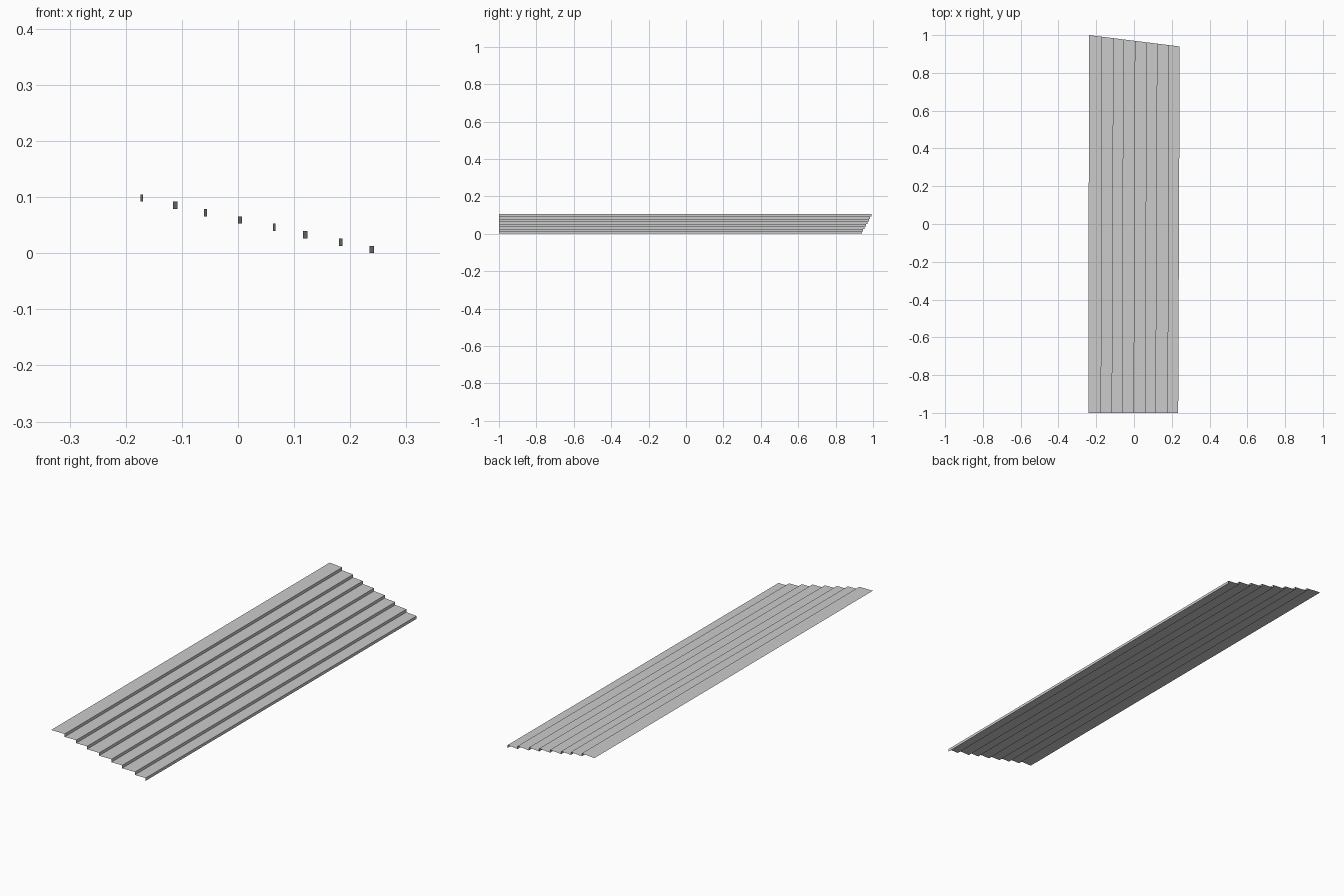
import bpy
import bmesh

cube = bpy.data.objects.get("Cube")
if cube:
    bpy.data.objects.remove(cube, do_unlink=True)

# Plain grey finish
grey = bpy.data.materials.new("plain_grey")
grey.use_nodes = True
colour = (0.6, 0.6, 0.6, 1)
grey.diffuse_color = colour
grey.node_tree.nodes["Principled BSDF"].inputs["Base Color"].default_value = colour

# Step edges: x at the front end and x at the back end
EDGES = [(-0.242, -0.238), (-0.174, -0.169), (-0.116, -0.108), (-0.061, -0.055),
         (0.0, 0.007), (0.062, 0.067), (0.116, 0.124), (0.18, 0.186), (0.234, 0.242)]
TOP = 0.105
RISE = TOP / (len(EDGES) - 1)


def edge_points(edge, z):
    """Front and back end of a long edge; the back end is cut at a slant."""
    front_x, back_x = edge
    back_y = 1 - 0.06 * (back_x + 0.238) / 0.48
    return (front_x, -1, z), (back_x, back_y, z)


def add_step(number, inner, outer):
    """Open sheet: a flat tread and the riser below its outer edge."""
    z = TOP - RISE * number
    bm = bmesh.new()
    rows = [[bm.verts.new(p) for p in edge_points(edge, height)]
            for edge, height in ((inner, z), (outer, z), (outer, z - RISE))]
    for (a, b), (c, d) in zip(rows, rows[1:]):
        bm.faces.new((a, c, d, b))
    mesh = bpy.data.meshes.new(f"step_{number + 1}")
    bm.to_mesh(mesh)
    bm.free()
    mesh.materials.append(grey)
    bpy.context.collection.objects.link(bpy.data.objects.new(mesh.name, mesh))


# Flight of shallow steps, descending towards +x
for i, (inner, outer) in enumerate(zip(EDGES, EDGES[1:])):
    add_step(i, inner, outer)
